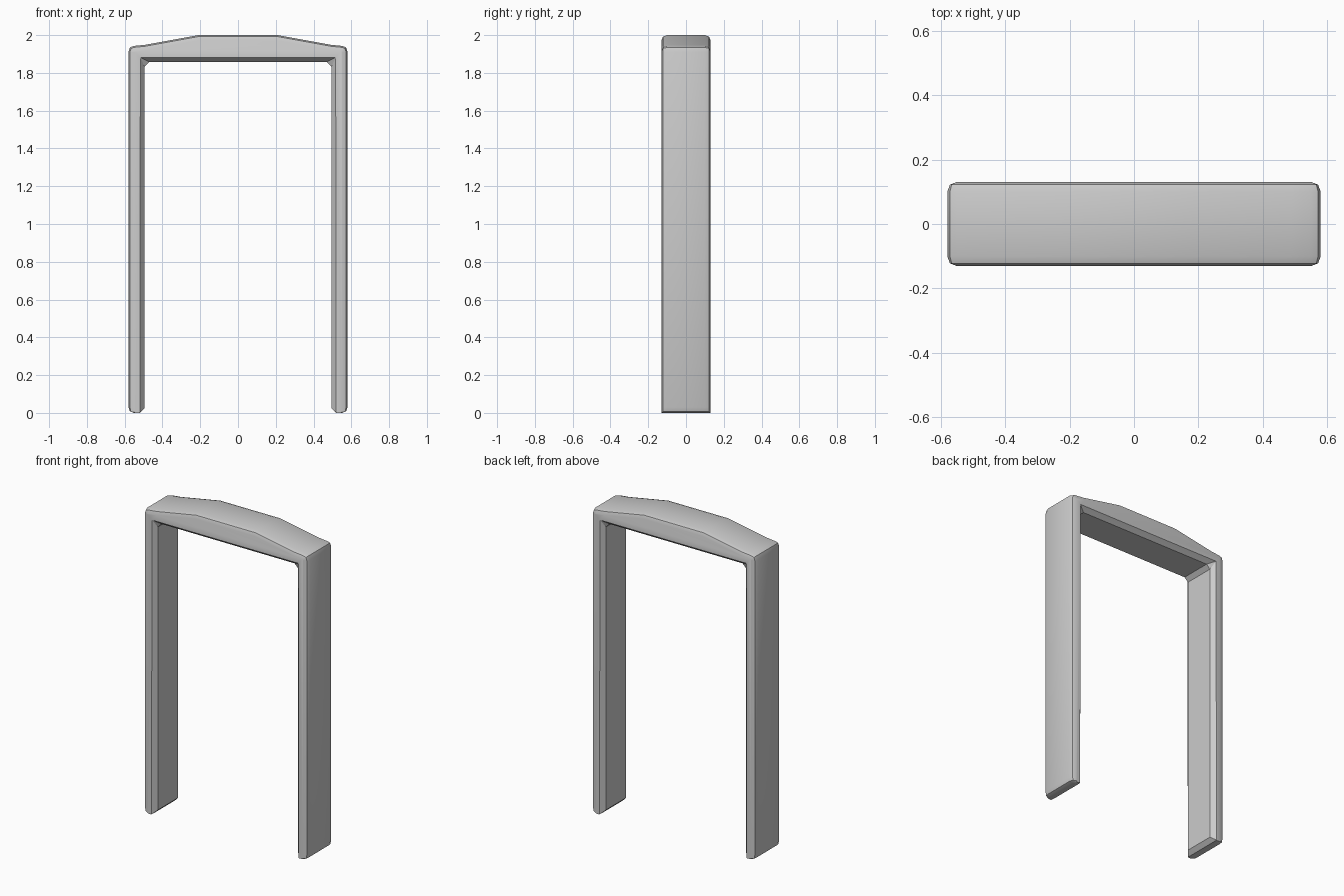
import bpy, bmesh, math

if "Cube" in bpy.data.objects:
    bpy.data.objects.remove(bpy.data.objects["Cube"])

# Right half of the frame outline, from the opening corner, down the leg, up to the top.
# Each row: full-size outline, middle of the edge rounding, flat front/back face.
half = [
    ((.47, 1.858), (.505, 1.876), (.517, 1.882)),   # opening corner
    ((.495, 1.833), (.511, 1.869), (.517, 1.882)),
    ((.495, .025), (.513, .008), (.52, .002)),      # foot, inner side
    ((.52, 0), (.52, .001), (.523, 0)),
    ((.55, 0), (.55, 0), (.545, 0)),                # foot, outer side
    ((.572, .008), (.567, .006), (.55, .005)),
    ((.58, .03), (.572, .03), (.55, .03)),
    ((.58, 1.91), (.572, 1.91), (.552, 1.91)),      # top outer corner
    ((.572, 1.935), (.566, 1.929), (.55, 1.913)),
    ((.55, 1.943), (.55, 1.935), (.545, 1.915)),
    ((.49, 1.949), (.49, 1.941), (.485, 1.92)),     # raised header
    ((.21, 2.0), (.21, 1.992), (.21, 1.972)),
]


def outline(level):
    right = [row[level] for row in half]
    return right + [(-x, z) for x, z in reversed(right)]


# Door frame: loft the outlines from front to back
bm = bmesh.new()
loops = []
for level, y in ((2, -.13), (1, -.122), (0, -.10), (0, .10), (1, .122), (2, .13)):
    loops.append([bm.verts.new((x, y, z)) for x, z in outline(level)])
n = len(loops[0])
for a, b in zip(loops, loops[1:]):
    for i in range(n):
        j = (i + 1) % n
        bm.faces.new((a[i], a[j], b[j], b[i]))
bm.faces.new(loops[0])
bm.faces.new(loops[-1])
bmesh.ops.remove_doubles(bm, verts=bm.verts[:], dist=.0008)
bmesh.ops.recalc_face_normals(bm, faces=bm.faces[:])

mesh = bpy.data.meshes.new("door_frame")
bm.to_mesh(mesh)
bm.free()
frame = bpy.data.objects.new("door_frame", mesh)
bpy.context.collection.objects.link(frame)
bpy.context.view_layer.objects.active = frame
frame.select_set(True)
bpy.ops.object.shade_smooth_by_angle(angle=math.radians(32))
